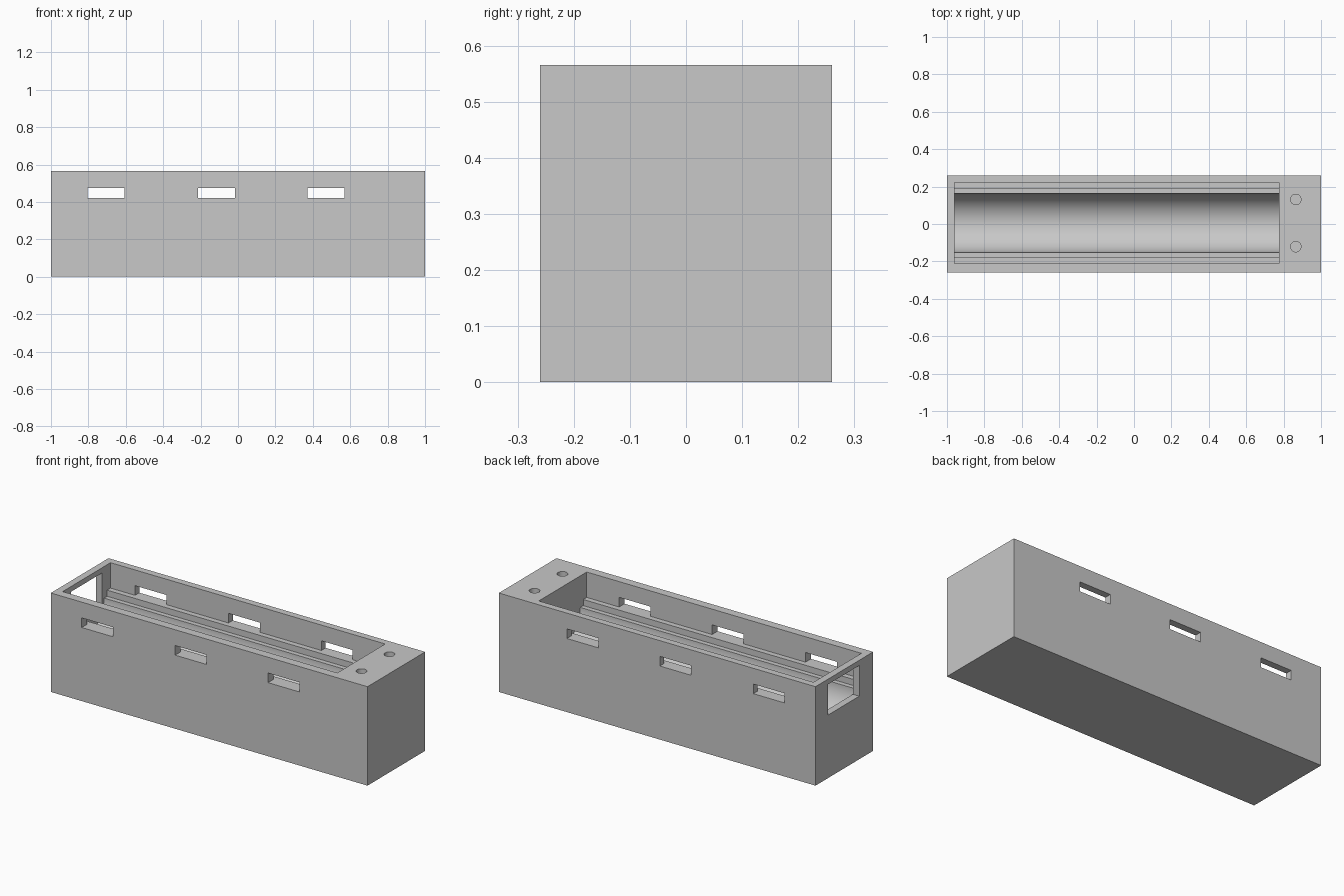
import bpy, math

cube = bpy.data.objects.get("Cube")
if cube:
    bpy.data.objects.remove(cube, do_unlink=True)

grey = bpy.data.materials.new("plain grey")
grey.use_nodes = True
colour = (0.58, 0.58, 0.58, 1)
grey.diffuse_color = colour
grey.node_tree.nodes["Principled BSDF"].inputs["Base Color"].default_value = colour


def prism(name, profile, axis, start, end):
    """Extrude a closed 2D profile along an axis; the profile uses the other two axes in order."""
    n = len(profile)
    verts = []
    for level in (start, end):
        for point in profile:
            co = list(point)
            co.insert(axis, level)
            verts.append(co)
    faces = [list(range(n))[::-1], list(range(n, 2 * n))]
    faces += [[i, (i + 1) % n, n + (i + 1) % n, n + i] for i in range(n)]
    if axis == 1:
        faces = [f[::-1] for f in faces]
    mesh = bpy.data.meshes.new(name)
    mesh.from_pydata(verts, [], faces)
    mesh.materials.append(grey)
    obj = bpy.data.objects.new(name, mesh)
    bpy.context.collection.objects.link(obj)
    return obj


def rect(a0, a1, b0, b1):
    return [(a0, b0), (a1, b0), (a1, b1), (a0, b1)]


def circle(cx, cy, r, n=32):
    return [(cx + r * math.cos(2 * math.pi * i / n), cy + r * math.sin(2 * math.pi * i / n))
            for i in range(n)]


def cut(body, cutter):
    mod = body.modifiers.new("cut", 'BOOLEAN')
    mod.operation = 'DIFFERENCE'
    mod.solver = 'EXACT'
    mod.object = cutter
    bpy.context.view_layer.objects.active = body
    bpy.ops.object.modifier_apply(modifier=mod.name)
    bpy.data.objects.remove(cutter, do_unlink=True)


# Solid block
height = 0.565
body = prism("housing", rect(-0.26, 0.26, 0, height), 0, -1, 1)

# Stepped cavity with a half-round trough at the bottom
mid, ledge, step, radius = 0.005, 0.42, 0.385, 0.158
trough = [(mid - radius * math.cos(math.pi * i / 48), step - radius * math.sin(math.pi * i / 48))
          for i in range(49)]
right_side = [(0.185, step), (0.185, ledge), (0.216, ledge), (0.216, 0.7)]
profile = trough + [(mid + y, z) for y, z in right_side]
profile += [(mid - y, z) for y, z in reversed(right_side)]
cut(body, prism("cavity_cutter", profile, 0, -0.96, 0.775))

# Three slots through both long walls
for x in (-0.805, -0.215, 0.372):
    cut(body, prism("slot_cutter", rect(x, x + 0.198, ledge, 0.475), 1, -0.4, 0.4))

# Window in the thin end wall
cut(body, prism("window_cutter", rect(mid - 0.14, mid + 0.14, 0.36, 0.535), 0, -1.1, -0.95))

# Blind screw holes in the solid end
for side in (-1, 1):
    cut(body, prism("hole_cutter", circle(0.865, mid + side * 0.126, 0.028), 2, height - 0.2, 0.7))

# Smooth the curved surfaces only
bpy.ops.object.select_all(action='DESELECT')
body.select_set(True)
bpy.context.view_layer.objects.active = body
bpy.ops.object.shade_smooth_by_angle(angle=math.radians(30))
